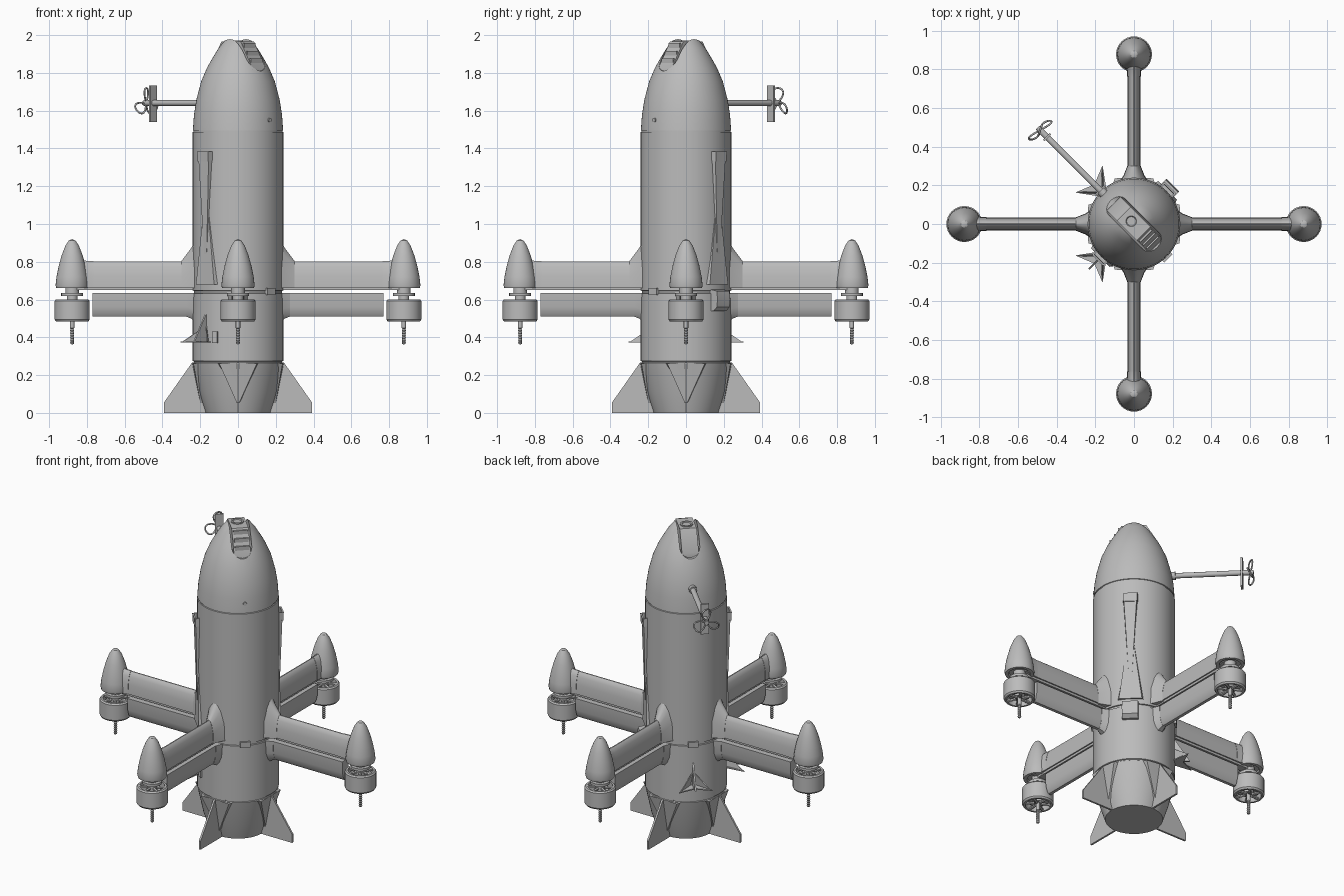
import bpy, bmesh
from math import pi, radians, cos, sin
from mathutils import Matrix, Vector

old = bpy.data.objects.get("Cube")
if old:
    bpy.data.objects.remove(old)

grey = bpy.data.materials.new("plain_grey")
grey.use_nodes = True
grey.diffuse_color = (0.5, 0.5, 0.5, 1)
grey.node_tree.nodes["Principled BSDF"].inputs["Base Color"].default_value = (0.5, 0.5, 0.5, 1)
made = []


def finish(name, bm, turn=0, at=(0, 0, 0)):
    bmesh.ops.remove_doubles(bm, verts=bm.verts, dist=1e-5)
    bmesh.ops.recalc_face_normals(bm, faces=bm.faces)
    mesh = bpy.data.meshes.new(name)
    bm.to_mesh(mesh)
    bm.free()
    mesh.materials.append(grey)
    obj = bpy.data.objects.new(name, mesh)
    bpy.context.collection.objects.link(obj)
    obj.matrix_world = Matrix.Rotation(radians(turn), 4, 'Z') @ Matrix.Translation(at)
    made.append(obj)
    return obj


def lathe(name, profile, steps=32, closed=False, **place):
    """Spin (radius, height) points around z."""
    bm = bmesh.new()
    vs = [bm.verts.new((r, 0, z)) for r, z in profile]
    es = [bm.edges.new(p) for p in zip(vs, vs[1:])]
    if closed:
        es.append(bm.edges.new((vs[-1], vs[0])))
    bmesh.ops.spin(bm, geom=vs + es, axis=(0, 0, 1), cent=(0, 0, 0), angle=2 * pi, steps=steps)
    return finish(name, bm, **place)


def loft(name, sections, **place):
    """Skin a row of closed loops and cap both ends."""
    bm = bmesh.new()
    loops = [[bm.verts.new(p) for p in s] for s in sections]
    n = len(loops[0])
    for a, b in zip(loops, loops[1:]):
        for i in range(n):
            bm.faces.new((a[i], a[(i + 1) % n], b[(i + 1) % n], b[i]))
    bm.faces.new(loops[0])
    bm.faces.new(loops[-1])
    return finish(name, bm, **place)


def plate(name, outline, thick, **place):
    """Upright outline in (radius, height), given a thickness."""
    return loft(name, [[(x, y, z) for x, z in outline] for y in (-thick / 2, thick / 2)], **place)


def box(name, x0, x1, w, z0, z1, **place):
    return plate(name, [(x0, z0), (x1, z0), (x1, z1), (x0, z1)], w, **place)


def rod(name, a, b, radius, turn=0, sides=16):
    bm = bmesh.new()
    a, b = Vector(a), Vector(b)
    m = Matrix.Translation((a + b) / 2) @ (b - a).to_track_quat('Z', 'Y').to_matrix().to_4x4()
    bmesh.ops.create_cone(bm, cap_ends=True, segments=sides, radius1=radius, radius2=radius,
                          depth=(b - a).length, matrix=m)
    return finish(name, bm, turn)


UPPER = [(0, 1), (.45, .95), (.8, .65), (.95, .35), (1, .1)]
LOWER = [(0, .3), (.12, .6), (.4, .9), (1, 1)]


def foil(x, z0, z1, width, shape):
    side = [(x, width / 2 * w, z0 + (z1 - z0) * t) for t, w in shape]
    return side + [(px, -py, pz) for px, py, pz in reversed(side)]


# Hull with tail cone, seams and rounded nose
hull_profile = [(0, 0), (.17, 0), (.205, .11), (.238, .265), (.234, .268), (.234, .273), (.24, .276),
                (.24, .632), (.233, .634), (.233, .646), (.24, .648),
                (.24, 1.486), (.235, 1.488), (.235, 1.494), (.239, 1.496),
                (.233, 1.58), (.22, 1.66), (.195, 1.755), (.165, 1.825), (.143, 1.865),
                (.105, 1.928), (.072, 1.97), (.04, 1.992), (0, 2)]
hull = lathe("hull", hull_profile, 64)

# Rounded slot cut across the nose
arc = [(.06 * cos(a), 1.87 + .06 * sin(a)) for a in [pi + pi * i / 10 for i in range(11)]]
slot = [(y, z) for y, z in [(-.06, 2.1)] + arc + [(.06, 2.1)]]
cutter = loft("slot_cutter", [[(x, y, z) for y, z in slot] for x in (-.3, .3)], turn=-45)
cutter.hide_render = True
cut = hull.modifiers.new("slot", 'BOOLEAN')
cut.operation, cut.solver, cut.object = 'DIFFERENCE', 'EXACT', cutter
bpy.context.view_layer.objects.active = hull
bpy.ops.object.modifier_apply(modifier=cut.name)
made.remove(cutter)
bpy.data.objects.remove(cutter)

# Sensor block in the slot
plate("nose_sensor", [(-.15, 1.8), (-.15, 1.84), (-.075, 1.965), (.07, 1.965), (.16, 1.82), (.16, 1.8)],
      .1, turn=-45)
lathe("sensor_lens", [(0, 1.96), (.038, 1.96), (.038, 1.972), (.028, 1.972), (.024, 1.967), (0, 1.967)], 24,
      turn=-45, at=(-.02, 0, 0))
for i in range(3):
    box("sensor_rib", .08 + .025 * i, .09 + .025 * i, .085, 1.85, 1.957 - .04 * i, turn=-45)
rod("nose_port", (.225, 0, 1.55), (.241, 0, 1.55), .011, -45)

for turn in (0, 90, 180, 270):
    # Arm: upper foil, hinge plate, lower flap
    loft("arm_upper", [foil(x, .665, .802, .066, UPPER) for x in (.28, .77)], turn=turn)
    loft("arm_lower", [foil(x, .51, .636, .066, LOWER) for x in (.25, .77)], turn=turn)
    box("arm_hinge_plate", .23, .86, .05, .651, .668, turn=turn)
    loft("arm_tip_fairing", [foil(.764, .664, .804, .07, UPPER), foil(.82, .664, .806, .075, UPPER),
                             foil(.87, .664, .83, .1, UPPER)], turn=turn)
    loft("root_fairing_upper", [foil(.2, .66, .95, .17, UPPER), foil(.25, .66, .87, .11, UPPER),
                                foil(.3, .66, .803, .07, UPPER)], turn=turn)
    loft("root_fairing_lower", [foil(.2, .47, .636, .14, LOWER), foil(.25, .5, .636, .09, LOWER),
                                foil(.275, .51, .636, .07, LOWER)], turn=turn)
    # Pod cap and motor
    at = (.878, 0, 0)
    lathe("pod_cap", [(0, .672), (.06, .672), (.064, .66), (.084, .66), (.088, .675), (.083, .72), (.072, .775),
                      (.056, .833), (.036, .885), (.018, .912), (0, .92)], turn=turn, at=at)
    lathe("motor_mount", [(0, .59), (.028, .59), (.028, .618), (.058, .618), (.058, .634), (.036, .634),
                          (.036, .68), (0, .68)], 24, turn=turn, at=at)
    lathe("motor_bell", [(.074, .485), (.086, .485), (.093, .495), (.093, .592), (.086, .6), (.074, .6)],
          closed=True, turn=turn, at=at)
    lathe("motor_core", [(0, .5), (.03, .5), (.03, .515), (.066, .515), (.066, .575), (.03, .575),
                         (.03, .595), (0, .595)], 24, turn=turn, at=at)
    for k in range(6):
        c, s = cos(k * pi / 3), sin(k * pi / 3)
        for z in (.494, .59):
            rod("motor_spoke", (.878 + .02 * c, .02 * s, z), (.878 + .08 * c, .08 * s, z), .009, turn, 6)
    # Threaded shaft
    thread = [(.011 if i % 2 else .008, .365 + .0065 * i) for i in range(12)]
    lathe("motor_shaft", [(0, .362)] + thread + [(.007, .445), (.012, .45), (.012, .51), (0, .51)], 12,
          turn=turn, at=at)
    # Tail fin, with a shallow fairing where it meets the cone
    plate("tail_fin", [(.1, 0), (.392, 0), (.392, .055), (.242, .268), (.15, .268)], .012, turn=turn)
    loft("fin_fairing", [[(.1, -.14, .27), (.1, .14, .27), (.236, .1, .262), (.243, 0, .268), (.236, -.1, .262)],
                         [(.1, -.005, .05), (.1, .005, .05), (.2, .005, .05), (.2, 0, .05), (.2, -.005, .05)]],
         turn=turn)

for turn in (45, 225):
    # Tapered side intake, open at the top
    def band(z, x, w, deep=.2):
        return [(deep, -w, z), (x, -w * .8, z), (x, w * .8, z), (deep, w, z)]
    loft("side_intake", [band(1.34, .258, .047), band(.78, .243, .008)], turn=turn)
    for sy in (-1, 1):
        loft("intake_lip", [[(.2, sy * .047, z), (.262, sy * .042, z), (.262, sy * .034, z), (.2, sy * .036, z)]
                            for z in (1.335, 1.385)], turn=turn)
    plate("intake_cover", [(.254, 1.33), (.263, 1.33), (.266, 1.385), (.257, 1.385)], .08, turn=turn)
    loft("intake_fairing", [band(1.15, .24, .01), band(.68, .247, .085)], turn=turn)

# Rounded box below the intake
latch = plate("latch_box", [(.2, .54), (.255, .54), (.278, .56), (.284, .6), (.278, .645), (.2, .66)], .095, turn=45)
box("seam_tab", .22, .252, .06, .625, .66, turn=135)
box("seam_tab", .22, .252, .06, .625, .66, turn=-45)

for turn in (135, 225):
    # Small tri-blade hook: radial web, flat foot, raked side blades
    plate("hook_web", [(.22, .52), (.245, .52), (.33, .378), (.22, .378)], .01, turn=turn)
    loft("hook_foot", [[(.22, -.02, z), (.33, -.1, z), (.29, 0, z), (.33, .1, z), (.22, .02, z)]
                       for z in (.372, .379)], turn=turn)
    for sy in (-1, 1):
        loft("hook_blade", [[(.24, sy * d, .46), (.24, sy * (.015 + d), .375), (.325, sy * (.09 + d), .375)]
                            for d in (0, .006)], turn=turn)
box("vent_tab", .22, .25, .03, .37, .43, turn=240)

# Side boom with end plate and loop-bladed propeller
rod("boom", (.2, 0, 1.64), (.69, 0, 1.64), .016, 135)
rod("boom_collar", (.2, 0, 1.64), (.245, 0, 1.64), .024, 135)
box("boom_end_plate", .63, .642, .05, 1.54, 1.733, turn=135)
rod("propeller_hub", (.665, 0, 1.64), (.705, 0, 1.64), .014, 135)
curve = bpy.data.curves.new("propeller_loops", 'CURVE')
curve.dimensions = '3D'
curve.bevel_depth = .005
curve.bevel_resolution = 2
curve.materials.append(grey)
for blade in range(3):
    a = radians(90 + 120 * blade)
    loop = curve.splines.new('POLY')
    loop.points.add(19)
    loop.use_cyclic_u = True
    for i, p in enumerate(loop.points):
        t = 2 * pi * i / 20
        r, w = .045 - .035 * cos(t), .026 * sin(t) * (1 - .35 * cos(t))
        p.co = (.687 + .5 * w, r * cos(a) - w * sin(a), 1.64 + r * sin(a) + w * cos(a), 1)
prop = bpy.data.objects.new("propeller_loops", curve)
bpy.context.collection.objects.link(prop)
prop.rotation_euler.z = radians(135)

# Smooth shading with sharp edges kept
bpy.ops.object.select_all(action='DESELECT')
for obj in made:
    obj.select_set(True)
bpy.context.view_layer.objects.active = hull
bpy.ops.object.shade_smooth_by_angle(angle=radians(32))
